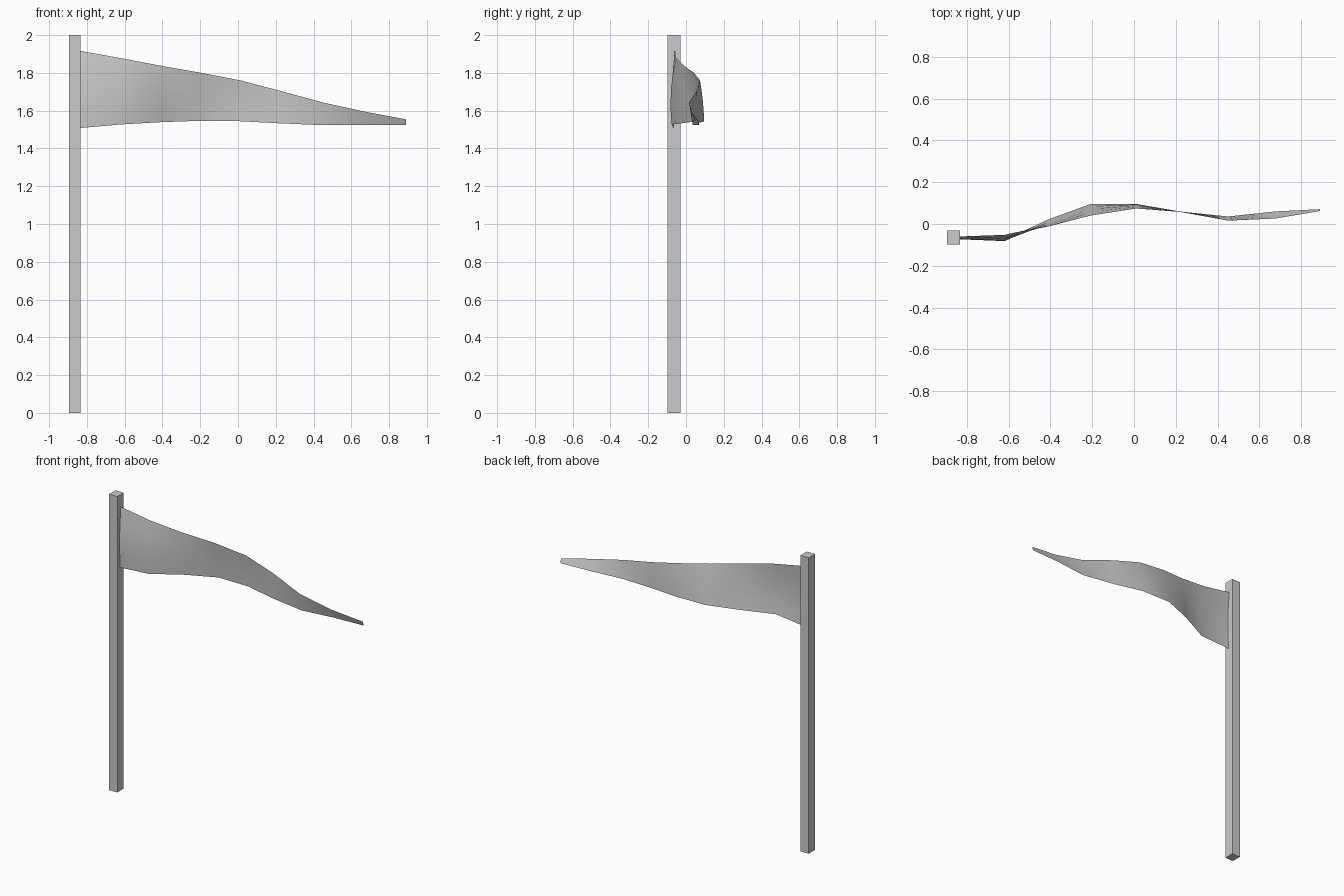
import bpy

# Square pole
bpy.ops.mesh.primitive_cube_add(size=1, location=(-0.865, -0.064, 1.0))
pole = bpy.context.object
pole.name = "pole"
pole.scale = (0.062, 0.068, 2.0)

# Waving pennant: x, top z, bottom z, top y, bottom y, mid-height bow in y
stations = [
    (-0.838, 1.917, 1.508, -0.060, -0.066, -0.010),
    (-0.620, 1.878, 1.527, -0.052, -0.076, -0.016),
    (-0.410, 1.838, 1.539, -0.012, 0.022, -0.004),
    (-0.210, 1.803, 1.546, 0.040, 0.095, 0.004),
    (0.010, 1.761, 1.544, 0.074, 0.096, 0.004),
    (0.220, 1.706, 1.533, 0.058, 0.060, 0.0),
    (0.450, 1.643, 1.523, 0.016, 0.036, 0.0),
    (0.675, 1.594, 1.525, 0.026, 0.060, 0.0),
    (0.890, 1.554, 1.525, 0.062, 0.071, 0.0),
]
ROWS = 5
verts = []
for x, zt, zb, yt, yb, bow in stations:
    for r in range(ROWS):
        t = r / (ROWS - 1)
        y = yt + (yb - yt) * t + bow * 4 * t * (1 - t)
        verts.append((x, y, zt + (zb - zt) * t))
faces = []
for c in range(len(stations) - 1):
    for r in range(ROWS - 1):
        a = c * ROWS + r
        faces.append((a, a + 1, a + ROWS + 1, a + ROWS))

mesh = bpy.data.meshes.new("pennant")
mesh.from_pydata(verts, [], faces)
mesh.polygons.foreach_set("use_smooth", [True] * len(faces))
pennant = bpy.data.objects.new("pennant", mesh)
bpy.context.collection.objects.link(pennant)
